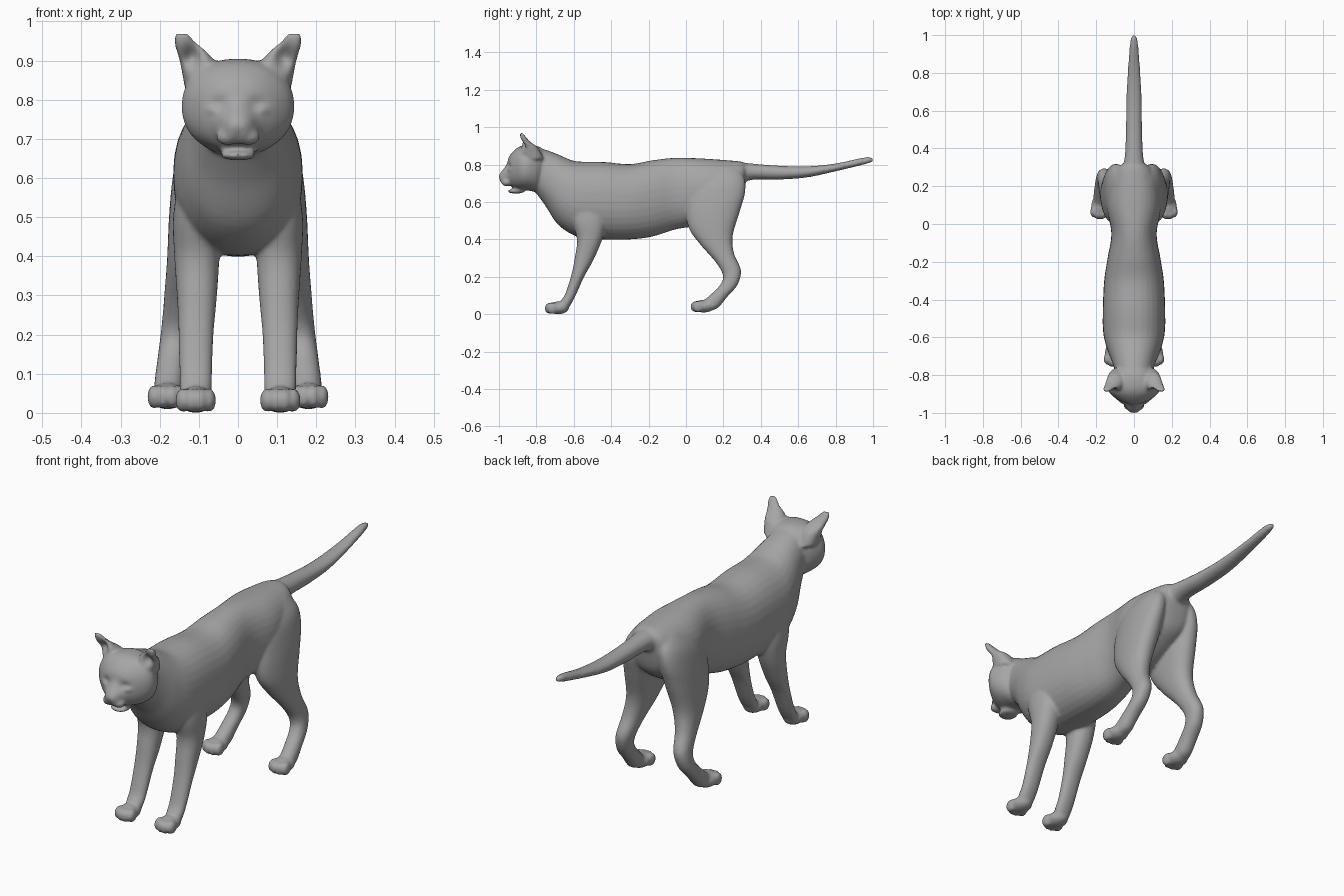
import bpy, bmesh, math
from mathutils import Matrix, Vector

bm = bmesh.new()


def spline(rows, steps=5):
    """Catmull-Rom interpolation of section rows."""
    out = []
    for i in range(len(rows) - 1):
        a, b, c, d = (rows[max(0, min(len(rows) - 1, i + k))] for k in (-1, 0, 1, 2))
        for s in range(steps):
            t = s / steps
            out.append([0.5 * (2 * q + (r - p) * t + (2 * p - 5 * q + 4 * r - w) * t * t
                               + (3 * q - p - 3 * r + w) * t ** 3)
                        for p, q, r, w in zip(a, b, c, d)])
    return out + [list(rows[-1])]


def loft(rows, side=1, power=2.2, n=32):
    """Closed tube; each row = edge point (y, z), opposite edge (y, z), x centre, half width."""
    rings = []
    for y1, z1, y2, z2, x, w in spline(rows):
        ring = []
        for k in range(n):
            a = 2 * math.pi * k / n
            c, s = math.cos(a), math.sin(a)
            c = math.copysign(abs(c) ** (2 / power), c)
            s = math.copysign(abs(s) ** (2 / power), s)
            ring.append(bm.verts.new((side * (x + w * s),
                                      (y1 + y2) / 2 + c * (y1 - y2) / 2,
                                      (z1 + z2) / 2 + c * (z1 - z2) / 2)))
        rings.append(ring)
    for r, q in zip(rings, rings[1:]):
        for k in range(n):
            bm.faces.new((r[k], r[(k + 1) % n], q[(k + 1) % n], q[k]))
    bm.faces.new(rings[0])
    bm.faces.new(rings[-1][::-1])


def ball(center, radii):
    m = Matrix.Translation(center) @ Matrix.Diagonal((*radii, 1))
    bmesh.ops.create_uvsphere(bm, u_segments=24, v_segments=16, radius=1, matrix=m)


# Torso and neck
loft([(.325, .80, .318, .70, 0, .05),
      (.30, .815, .29, .60, 0, .095),
      (.24, .822, .22, .54, 0, .125),
      (.10, .832, .10, .48, 0, .145),
      (-.05, .837, -.05, .455, 0, .12),
      (-.18, .823, -.18, .415, 0, .14),
      (-.30, .803, -.30, .40, 0, .158),
      (-.45, .815, -.45, .40, 0, .165),
      (-.58, .817, -.57, .41, 0, .163),
      (-.64, .835, -.68, .475, 0, .143),
      (-.69, .857, -.755, .585, 0, .118),
      (-.76, .882, -.80, .645, 0, .10),
      (-.80, .88, -.83, .68, 0, .09)])

# Head and muzzle
loft([(-.74, .865, -.78, .67, 0, .085),
      (-.79, .898, -.80, .655, 0, .122),
      (-.85, .905, -.85, .662, 0, .144),
      (-.893, .895, -.88, .665, 0, .134),
      (-.925, .87, -.915, .672, 0, .102),
      (-.947, .84, -.945, .69, 0, .068),
      (-.96, .80, -.96, .69, 0, .05),
      (-.99, .76, -.978, .69, 0, .033),
      (-1.002, .738, -.992, .705, 0, .02)])
ball((0, -.908, .658), (.046, .046, .013))      # lower jaw

# Tail
loft([(.25, .818, .27, .68, 0, .075),
      (.35, .806, .35, .718, 0, .05),
      (.50, .794, .50, .720, 0, .043),
      (.65, .791, .65, .732, 0, .041),
      (.80, .806, .80, .764, 0, .034),
      (.95, .838, .95, .80, 0, .022),
      (.998, .838, .998, .815, 0, .012)], power=2)

for s in (1, -1):
    # Muzzle pad and ear
    ball((s * .026, -.960, .705), (.03, .026, .022))
    loft([(-.875, .83, -.76, .83, .088, .048),
          (-.885, .89, -.79, .89, .101, .046),
          (-.887, .92, -.83, .92, .117, .039),
          (-.888, .95, -.858, .95, .138, .027),
          (-.889, .969, -.872, .969, .145, .018)], s)
    # Front leg and paw
    loft([(-.63, .64, -.47, .68, .09, .05),
          (-.61, .50, -.43, .52, .105, .06),
          (-.583, .40, -.445, .41, .105, .058),
          (-.595, .30, -.495, .29, .105, .051),
          (-.613, .21, -.545, .20, .107, .045),
          (-.645, .11, -.59, .10, .108, .042),
          (-.668, .075, -.62, .045, .108, .041),
          (-.68, .05, -.64, .018, .108, .035)], s)
    # Hind leg
    loft([(.06, .77, .27, .79, .06, .04),
          (.02, .68, .312, .73, .085, .06),
          (0, .56, .316, .65, .10, .066),
          (.015, .46, .288, .55, .11, .066),
          (.075, .374, .25, .42, .125, .056),
          (.155, .283, .257, .325, .143, .045),
          (.196, .214, .294, .235, .156, .039),
          (.188, .165, .274, .155, .166, .037),
          (.135, .108, .22, .092, .174, .037),
          (.10, .078, .178, .04, .178, .037),
          (.085, .06, .145, .022, .18, .035)], s)
    # Paws with four toes each
    for x, y, z in ((.108, -.685, .034), (.18, .095, .043)):
        ball((s * x, y, z), (.047, .06, .034))
        for i, back in ((-1.5, .012), (-.5, 0), (.5, 0), (1.5, .012)):
            ball((s * (x + i * .023), y - .042 + back, z - .002), (.0175, .03, .031))

bmesh.ops.recalc_face_normals(bm, faces=bm.faces)
mesh = bpy.data.meshes.new("cat_parts")
bm.to_mesh(mesh)
bm.free()
cat = bpy.data.objects.new("cat", mesh)
bpy.context.collection.objects.link(cat)

# Fuse all parts into one smooth skin
remesh = cat.modifiers.new("fuse", "REMESH")
remesh.mode = "VOXEL"
remesh.voxel_size = .0075
remesh.use_smooth_shade = True
relax = cat.modifiers.new("relax", "SMOOTH")
relax.factor = .5
relax.iterations = 6
deps = bpy.context.evaluated_depsgraph_get()
skin = bpy.data.meshes.new_from_object(cat.evaluated_get(deps))
cat.modifiers.clear()
cat.data = skin
bpy.data.meshes.remove(mesh)

# Press in ear cups and eye sockets, raise eyelids, groove the lip: x, z, x size, z size, depth
dents = [(.118, .908, .024, .030, .032),
         (.048, .787, .026, .022, .012),
         (.062, .774, .018, .010, -.008),
         (.0, .703, .006, .012, .006)]
moves = []
for v in skin.vertices:
    if v.co.y < -.84 and v.normal.y < -.15:
        push = sum(d * math.exp(-((abs(v.co.x) - x) / rx) ** 2 - ((v.co.z - z) / rz) ** 2)
                   for x, z, rx, rz, d in dents)
        moves.append((v.index, push))
for i, push in moves:
    skin.vertices[i].co += Vector((0, push, 0))

# Plain grey coat
coat = bpy.data.materials.new("grey coat")
coat.diffuse_color = (.38, .38, .38, 1)
skin.materials.clear()
skin.materials.append(coat)
for p in skin.polygons:
    p.use_smooth = True
    p.material_index = 0
skin.update()
